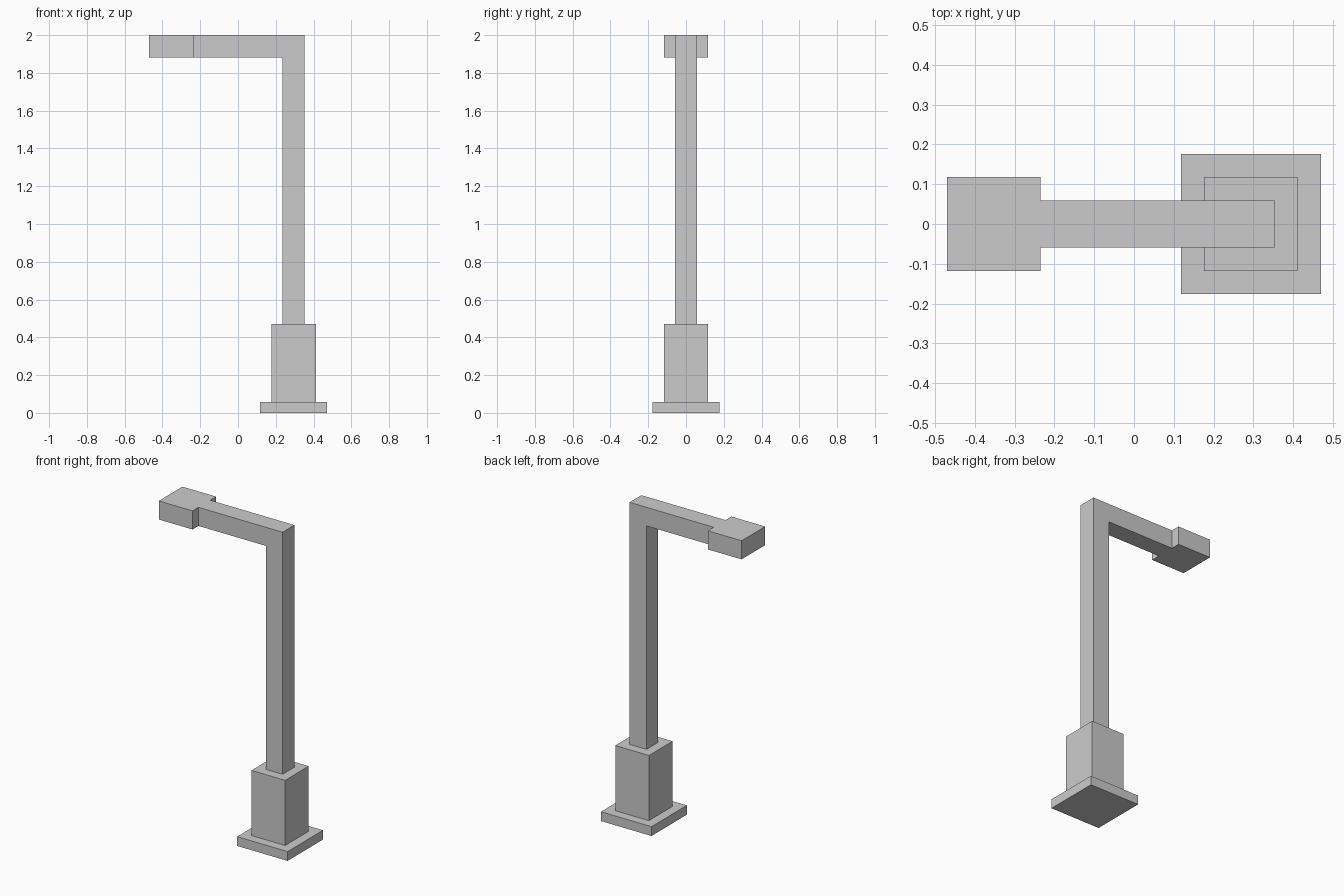
import bpy, bmesh

if "Cube" in bpy.data.objects:
    bpy.data.objects.remove(bpy.data.objects["Cube"])

U = 2 / 34  # grid step: the lamp is 34 steps tall


def prism(name, profile, half_depth):
    """Extrude an (x, z) outline symmetrically along y."""
    bm = bmesh.new()
    face = bm.faces.new([bm.verts.new((x * U, -half_depth * U, z * U)) for x, z in profile])
    ext = bmesh.ops.extrude_face_region(bm, geom=[face])
    verts = [g for g in ext["geom"] if isinstance(g, bmesh.types.BMVert)]
    bmesh.ops.translate(bm, verts=verts, vec=(0, 2 * half_depth * U, 0))
    bmesh.ops.recalc_face_normals(bm, faces=bm.faces)
    mesh = bpy.data.meshes.new(name)
    bm.to_mesh(mesh)
    bm.free()
    obj = bpy.data.objects.new(name, mesh)
    bpy.context.collection.objects.link(obj)
    return obj


def box(name, x0, x1, z0, z1, half_depth):
    return prism(name, [(x0, z0), (x1, z0), (x1, z1), (x0, z1)], half_depth)


# Foot plate and pedestal
box("base_plate", 2, 8, 0, 1, 3)
box("pedestal", 3, 7, 1, 8, 2)

# Pole and arm as one L-shaped bar
prism("pole_and_arm", [(4, 8), (6, 8), (6, 34), (-4, 34), (-4, 32), (4, 32)], 1)

# Lamp head at the end of the arm
box("lamp_head", -8, -4, 32, 34, 2)
